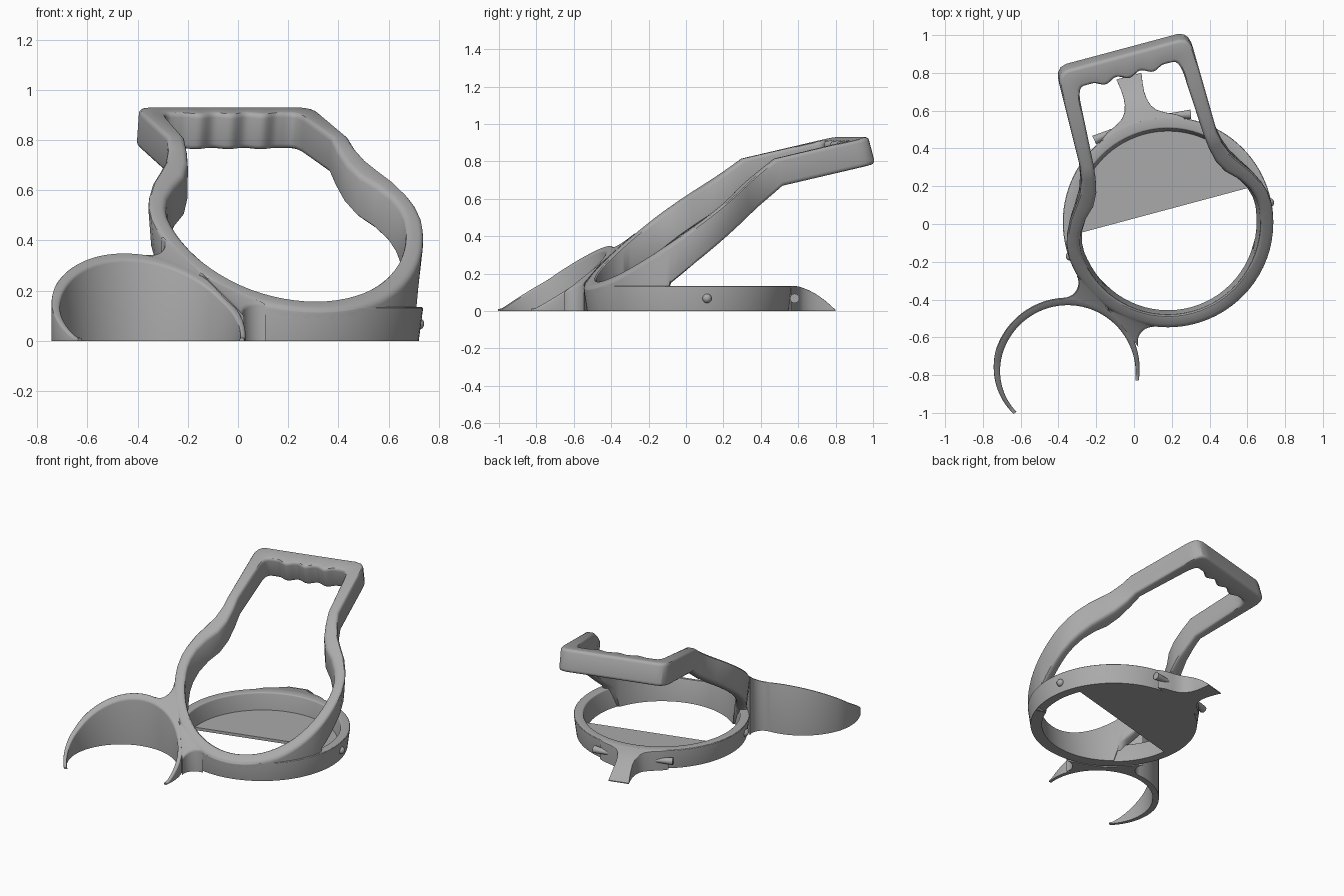
import bpy, bmesh
from math import sin, cos, pi, radians, sqrt, atan2, acos
from mathutils import Vector

if "Cube" in bpy.data.objects:
    bpy.data.objects.remove(bpy.data.objects["Cube"])

GREY = bpy.data.materials.new("plain_grey")
GREY.use_nodes = True
GREY.diffuse_color = (0.4, 0.4, 0.4, 1)
GREY.node_tree.nodes["Principled BSDF"].inputs["Base Color"].default_value = (0.4, 0.4, 0.4, 1)

# Every part is built around the ring centre, then turned with the handle
CENTRE, TURN = (0.18, 0.01, 0), radians(15)
RING_R, CLAW_R = 0.56, 0.40
CLAW = Vector((-0.72, -0.635))


def finish(name, bm):
    bmesh.ops.remove_doubles(bm, verts=bm.verts, dist=1e-5)
    bmesh.ops.recalc_face_normals(bm, faces=bm.faces)
    mesh = bpy.data.meshes.new(name)
    bm.to_mesh(mesh)
    bm.free()
    mesh.materials.append(GREY)
    obj = bpy.data.objects.new(name, mesh)
    obj.location, obj.rotation_euler = CENTRE, (0, 0, TURN)
    bpy.context.collection.objects.link(obj)
    bpy.ops.object.select_all(action="DESELECT")
    obj.select_set(True)
    bpy.context.view_layer.objects.active = obj
    bpy.ops.object.shade_smooth_by_angle(angle=radians(32))
    return obj


def upright(p):
    return Vector((0, 0))


def section(outer, inner, top, bottom, lean, soft):
    """Wall section with rounded corners; lean moves its foot sideways."""
    outer, inner = Vector(outer), Vector(inner)
    width = (inner - outer).length
    zt = (top(outer.y), top(inner.y))
    zb = (bottom(outer.y), bottom(inner.y))
    c = min(soft, 0.45 * width, 0.45 * (min(zt) - max(zb)))
    cb = c if min(zb) > 0.1 else 0
    quarter = [i * pi / 6 for i in range(4)]
    corner = [(1 - cos(a), 1 - sin(a)) for a in quarter]
    pts = []

    def add(d, drop, high):
        t = d / width
        hi, lo = zt[0] + (zt[1] - zt[0]) * t, zb[0] + (zb[1] - zb[0]) * t
        z = hi - drop if high else lo + drop
        p = outer.lerp(inner, t)
        p = p + lean(p) * (hi - z) / (hi - lo)
        pts.append((p.x, p.y, z))

    for d, e in corner:
        add(c * d, c * e, True)
    for d, e in reversed(corner):
        add(width - c * d, c * e, True)
    for d, e in corner:
        add(width - cb * d, cb * e, False)
    for d, e in reversed(corner):
        add(cb * d, cb * e, False)
    return pts


def wall(name, stations, top, bottom=lambda v: 0, lean=upright, soft=0.01, closed=False):
    """Skin a wall through (outer, inner) plan points."""
    bm = bmesh.new()
    loops = [[bm.verts.new(p) for p in section(o, i, top, bottom, lean, soft)]
             for o, i in stations]
    n = len(loops[0])
    pairs = list(zip(loops, loops[1:])) + ([(loops[-1], loops[0])] if closed else [])
    for a, b in pairs:
        for k in range(n):
            bm.faces.new((a[k], a[(k + 1) % n], b[(k + 1) % n], b[k]))
    if not closed:
        bm.faces.new(loops[0])
        bm.faces.new(loops[-1])
    return finish(name, bm)


def polar(r, a):
    return Vector((r * cos(a), r * sin(a)))


# Sloping top shared by strap and claw: flat grip, steep strap, gentler claw foot
KINK, FOOT = 0.39, -0.49


def top(v):
    if v > KINK:
        return 0.815 + 0.226 * (v - KINK)
    if v > FOOT:
        return 0.815 - 0.739 * (KINK - v)
    return max(0.012, 0.165 - 0.59 * (FOOT - v))


def strap_bottom(v):
    if v > KINK:
        return top(v) - 0.145
    return 0.67 - 0.84 * (KINK - v) if v > -0.26 else 0


def flare(p):
    return p.normalized() * -0.018


def strap_lean(p):
    grip = min(1, max(0, (p.y + 0.1) / 0.45))
    return Vector((0, 0.038)) * grip + flare(p) * 1.3 * (1 - grip)


# Strap and handle: one half outline, mirrored
half = [(polar(RING_R, radians(a)), polar(0.49, radians(a))) for a in range(-90, -4, 5)]
neck = [(.552, .02, .484, .005), (.535, .075, .464, .063), (.50, .145, .42, .125),
        (.455, .205, .362, .18), (.413, .265, .327, .245), (.386, .33, .31, .32),
        (.374, KINK, .302, KINK), (.367, .82, .283, .735), (.365, .855, .278, .765),
        (.356, .885, .270, .79), (.338, .906, .258, .803), (.305, .916, .245, .808)]
half += [(Vector(r[:2]), Vector(r[2:])) for r in neck]
for i in range(22, -1, -1):
    u = i * 0.01
    scallop = 0.808 if u > 0.195 else 0.785 + 0.023 * sin(pi * u / 0.13) ** 2
    half.append((Vector((u * 1.2, 0.916)), Vector((u, scallop))))
mirrored = [(Vector((-o.x, o.y)), Vector((-i.x, i.y))) for o, i in reversed(half[1:-1])]
wall("strap_handle", half + mirrored, top, strap_bottom, strap_lean, 0.02, closed=True)

# Low base ring, kept just under the strap at the front
turns = [i * 2 * pi / 96 for i in range(96)]
wall("base_ring", [(polar(RING_R - 0.002, a), polar(0.497, a)) for a in turns],
     lambda v: min(0.135, top(v) - 0.006), lean=flare, soft=0.008, closed=True)

# Half floor plate with a straight front edge
bm = bmesh.new()
edge = 0.065
start = atan2(edge, sqrt(0.5 ** 2 - edge ** 2))
rim = [polar(0.5, start + (pi - 2 * start) * i / 48) for i in range(49)]
plate = bm.faces.new([bm.verts.new((p.x, p.y, 0)) for p in rim])
lift = bmesh.ops.extrude_face_region(bm, geom=[plate])["geom"]
bmesh.ops.translate(bm, vec=(0, 0, 0.02),
                    verts=[g for g in lift if isinstance(g, bmesh.types.BMVert)])
finish("floor_plate", bm)

# Open claw with thin tips
claw = []
for i in range(65):
    t = i / 64
    a = radians(-21 + 223 * t)
    thick = 0.018 + 0.022 * min(1, 4 * min(t, 1 - t))
    inward = 0.02 * max(0, (t - 0.75) / 0.25) ** 2
    claw.append((CLAW + polar(0.36 + thick - inward, a), CLAW + polar(0.36 - inward, a)))
wall("claw", claw, top, soft=0.01)

# Concave webs joining the claw to the ring
FILLET = 0.08
gap = CLAW.length
axis = atan2(CLAW.y, CLAW.x)
ra, rb = RING_R + FILLET, CLAW_R + FILLET
swing = acos((ra ** 2 + gap ** 2 - rb ** 2) / (2 * ra * gap))
touch = polar(RING_R, axis)
for side, name in ((1, "right_web"), (-1, "left_web")):
    mid = polar(ra, axis + side * swing)
    a0 = atan2(-mid.y, -mid.x)
    to_claw = CLAW - mid
    sweep = (atan2(to_claw.y, to_claw.x) - a0 + pi) % (2 * pi) - pi
    arc = [mid + polar(FILLET, a0 + sweep * i / 14) for i in range(15)]
    wall(name, [(p, touch.lerp(p, -0.15)) for p in arc], top, soft=0.012)

# Flared rear tab curving down to the ground
tab = [(.51, .23), (.54, .19), (.565, .135), (.59, .095), (.62, .072), (.66, .06),
       (.70, .057), (.74, .06), (.77, .064), (.80, .069)]
wall("rear_tab", [(Vector((w, v)), Vector((-w, v))) for v, w in tab],
     lambda v: max(0.006, 0.134 * (1 - (max(0, v - 0.55) / 0.255) ** 2)), soft=0.004)

# Side pins and tapered rear catches
for s, side in ((1, "left"), (-1, "right")):
    bm = bmesh.new()
    bmesh.ops.create_uvsphere(bm, u_segments=20, v_segments=12, radius=0.025)
    bmesh.ops.translate(bm, verts=bm.verts, vec=(s * 0.545, -0.04, 0.068))
    finish(side + "_pin", bm)

    bm = bmesh.new()
    fat, thin = Vector((s * 0.265, 0.52, 0.068)), Vector((s * 0.15, 0.543, 0.068))
    turn = (thin - fat).to_track_quat("Z", "Y").to_matrix().to_4x4()
    turn.translation = (fat + thin) / 2
    bmesh.ops.create_cone(bm, cap_ends=True, segments=20, radius1=0.025, radius2=0.012,
                          depth=(thin - fat).length, matrix=turn)
    finish(side + "_catch", bm)
